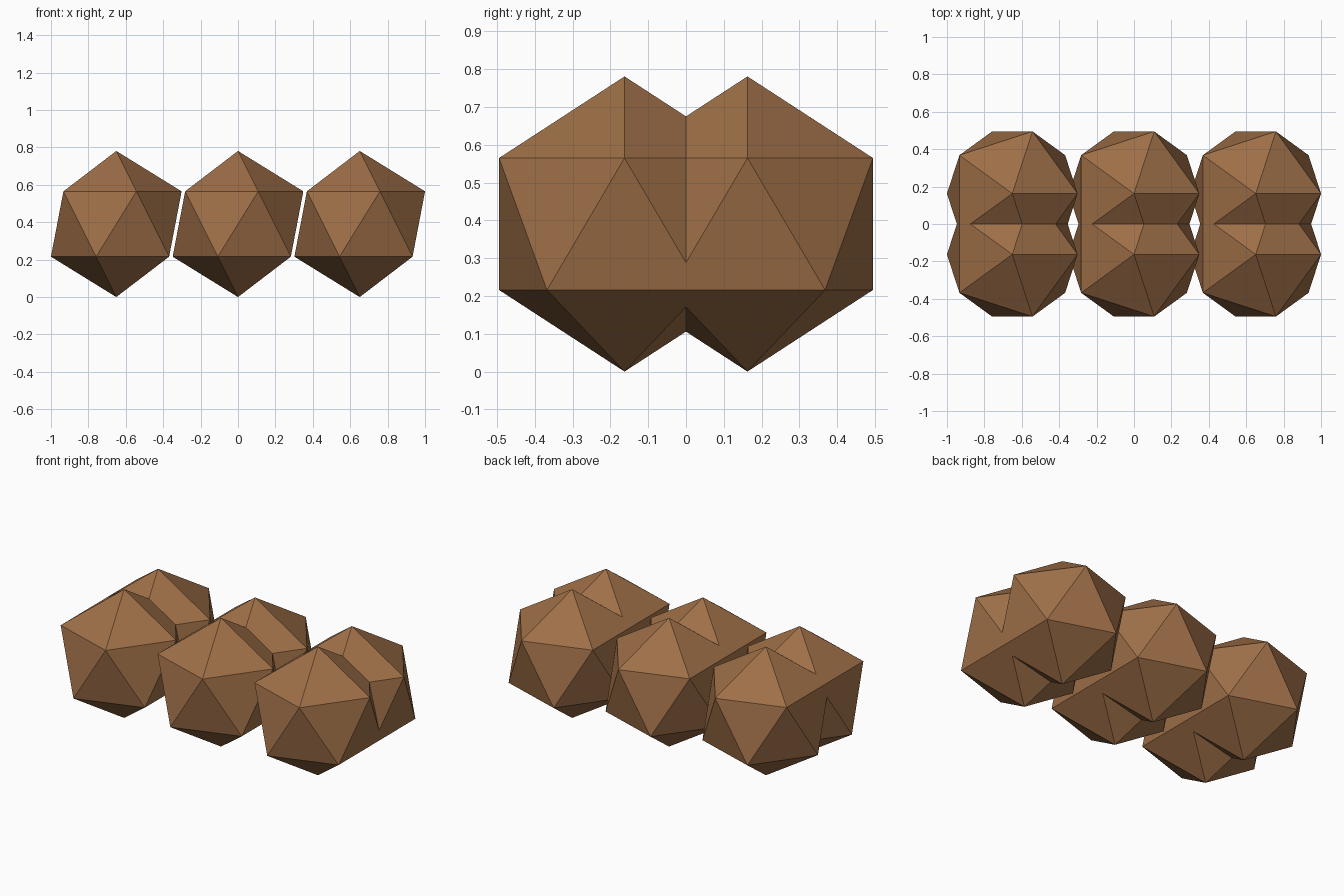
import bpy

cube = bpy.data.objects.get("Cube")
if cube:
    bpy.data.objects.remove(cube, do_unlink=True)

RADIUS = 0.3905
SPACING = 0.6508      # distance between pairs along x
HALF_GAP = 0.1627     # offset of each boulder from the centre line

# Brown material
brown = bpy.data.materials.new("brown")
brown.use_nodes = True
colour = (0.345, 0.16, 0.064, 1.0)
brown.diffuse_color = colour
bsdf = brown.node_tree.nodes["Principled BSDF"]
bsdf.inputs["Base Color"].default_value = colour
bsdf.inputs["Roughness"].default_value = 0.9


def boulder(name, x, y):
    """Flat-faced twenty-sided boulder standing on one point."""
    bpy.ops.mesh.primitive_ico_sphere_add(
        subdivisions=1, radius=RADIUS, location=(x, y, RADIUS))
    obj = bpy.context.object
    obj.name = name
    obj.data.name = name
    obj.data.materials.append(brown)
    bpy.ops.object.shade_flat()


# Three overlapping front and back pairs in a row
for column, side in ((-1, "right"), (0, "middle"), (1, "left")):
    for row, depth in ((-1, "front"), (1, "back")):
        boulder(f"{depth}_{side}_boulder", column * SPACING, row * HALF_GAP)
